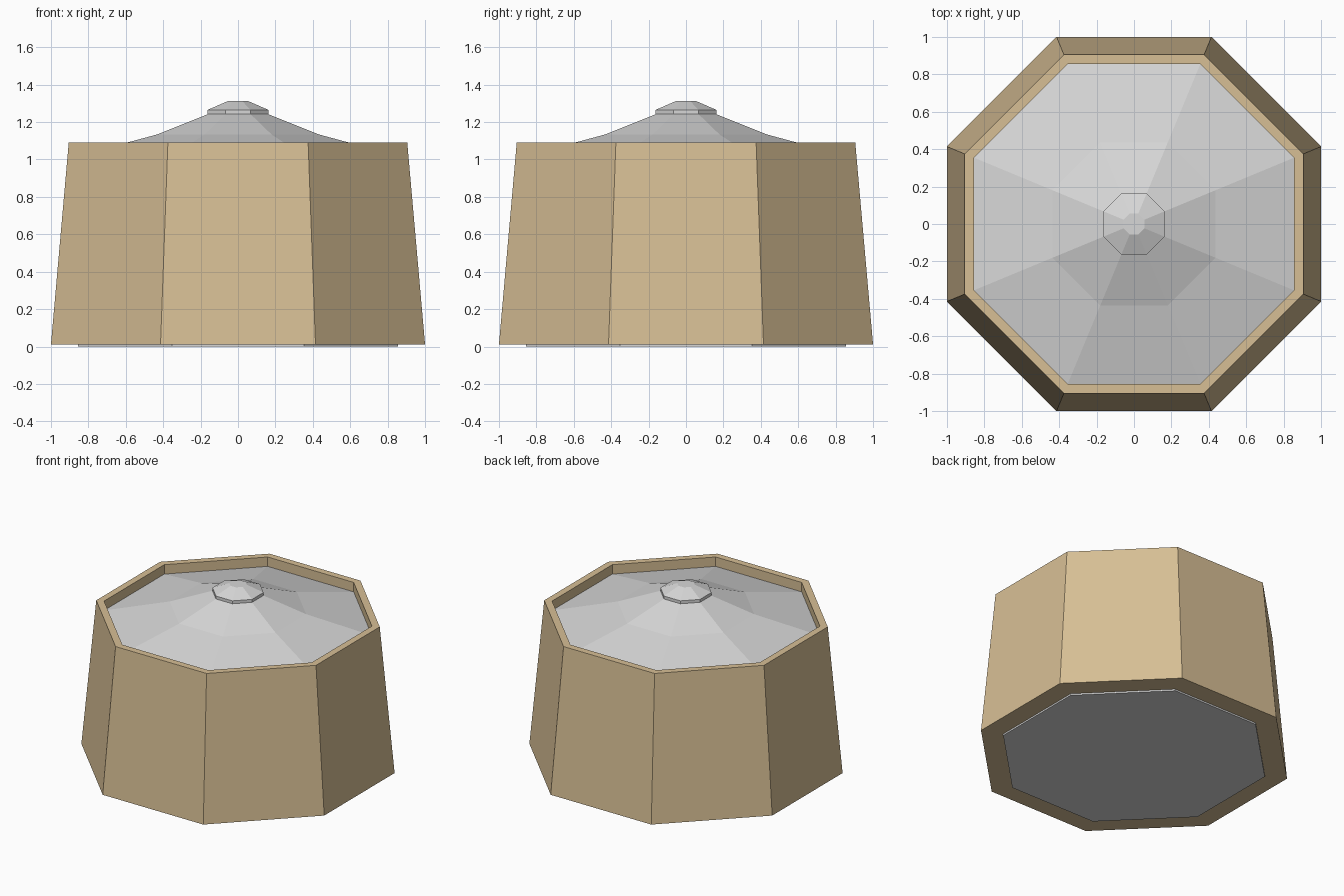
import bpy, bmesh, math

SIDES = 8

cube = bpy.data.objects.get("Cube")
if cube:
    bpy.data.objects.remove(cube, do_unlink=True)


def make_material(name, color):
    mat = bpy.data.materials.new(name)
    mat.use_nodes = True
    mat.diffuse_color = color
    mat.node_tree.nodes["Principled BSDF"].inputs["Base Color"].default_value = color
    return mat


def octagon_part(name, profile, mat, hollow=False):
    """Sweep (apothem, height) pairs around z; close as a tube or cap both ends."""
    bm = bmesh.new()
    rings = []
    for apothem, z in profile:
        r = apothem / math.cos(math.pi / SIDES)
        angles = [(i + 0.5) * math.tau / SIDES for i in range(SIDES)]
        rings.append([bm.verts.new((r * math.cos(a), r * math.sin(a), z)) for a in angles])
    pairs = list(zip(rings, rings[1:]))
    if hollow:
        pairs.append((rings[-1], rings[0]))
    else:
        bm.faces.new(rings[0])
        bm.faces.new(rings[-1])
    for low, high in pairs:
        for i in range(SIDES):
            j = (i + 1) % SIDES
            bm.faces.new((low[i], low[j], high[j], high[i]))
    bmesh.ops.recalc_face_normals(bm, faces=bm.faces)
    mesh = bpy.data.meshes.new(name)
    bm.to_mesh(mesh)
    bm.free()
    mesh.materials.append(mat)
    obj = bpy.data.objects.new(name, mesh)
    bpy.context.collection.objects.link(obj)
    return obj


sand = make_material("sand", (0.68, 0.52, 0.30, 1))
grey = make_material("light grey", (0.68, 0.68, 0.68, 1))

# Tapered wall with a parapet rising past the roof edge
octagon_part("wall", [(1.0, 0.012), (0.905, 1.09), (0.855, 1.09), (0.855, 0.012)],
             sand, hollow=True)

# Floor plate just below the wall
octagon_part("floor", [(0.855, 0.0), (0.855, 0.012)], grey)

# Two-pitch roof set inside the parapet
octagon_part("roof", [(0.855, 1.02), (0.435, 1.133), (0.155, 1.245)], grey)

# Small vent cap on the peak
octagon_part("roof_cap", [(0.163, 1.243), (0.163, 1.265), (0.055, 1.312)], grey)
